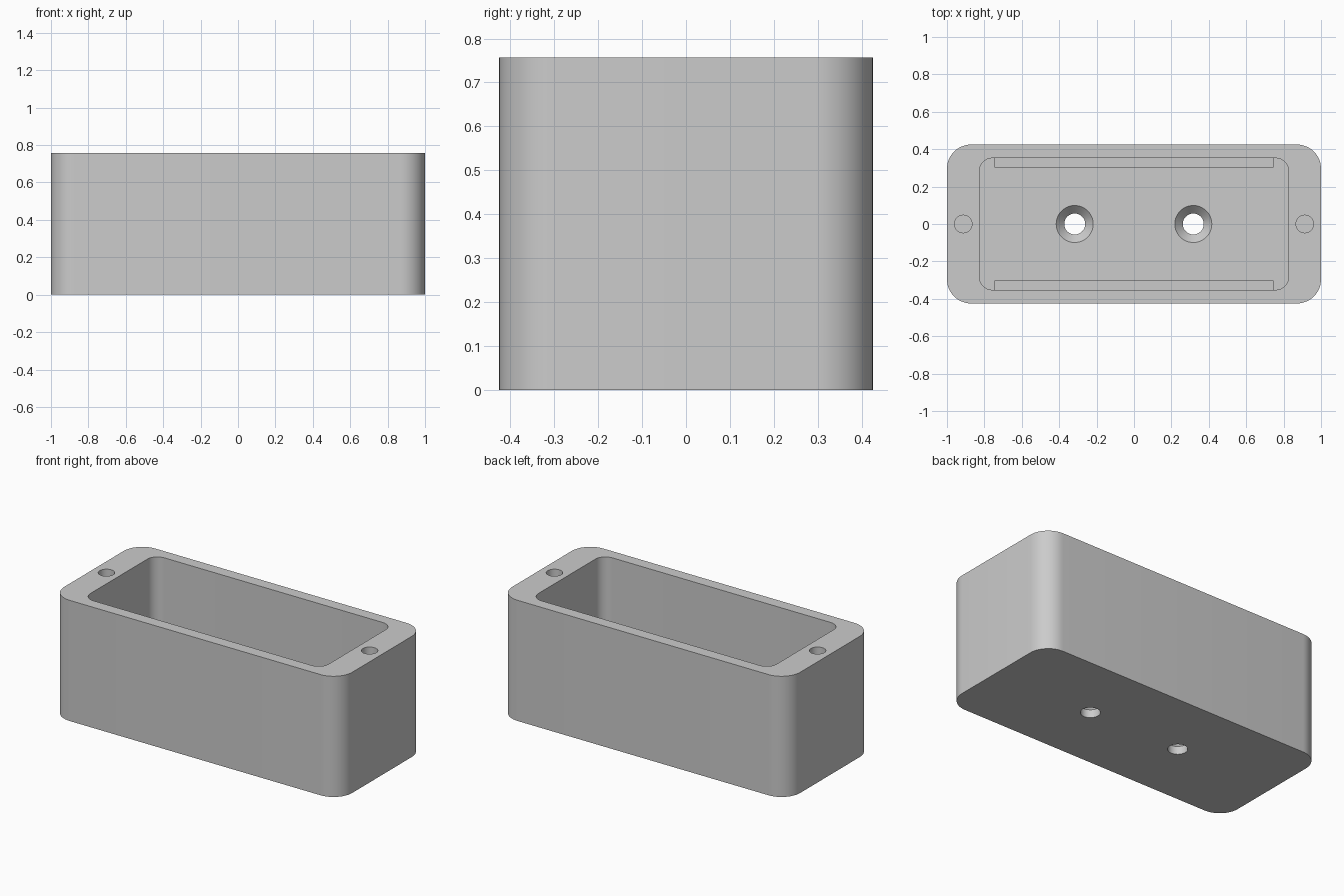
import bpy
import bmesh
import math

HEIGHT = 0.757
FLOOR = 0.095

if "Cube" in bpy.data.objects:
    bpy.data.objects.remove(bpy.data.objects["Cube"])

grey = bpy.data.materials.new("light grey plastic")
grey.use_nodes = True
grey.diffuse_color = (0.6, 0.6, 0.6, 1)
grey.node_tree.nodes["Principled BSDF"].inputs["Base Color"].default_value = grey.diffuse_color


def rounded_rect(hx, hy, radius, steps=12):
    """Outline of a rectangle with rounded corners, counter-clockwise."""
    points = []
    for corner, (sx, sy) in enumerate([(1, 1), (-1, 1), (-1, -1), (1, -1)]):
        for i in range(steps + 1):
            a = math.pi / 2 * (corner + i / steps)
            points.append((sx * (hx - radius) + radius * math.cos(a),
                           sy * (hy - radius) + radius * math.sin(a)))
    return points


def circle(x, radius, steps=48):
    angles = [math.tau * i / steps for i in range(steps)]
    return [(x + radius * math.cos(a), radius * math.sin(a)) for a in angles]


def loft(name, sections):
    """Closed solid through a stack of (outline, z) sections."""
    bm = bmesh.new()
    rings = [[bm.verts.new((x, y, z)) for x, y in outline] for outline, z in sections]
    for low, high in zip(rings, rings[1:]):
        for i in range(len(low)):
            j = (i + 1) % len(low)
            bm.faces.new((low[i], low[j], high[j], high[i]))
    bm.faces.new(rings[0][::-1])
    bm.faces.new(rings[-1])
    mesh = bpy.data.meshes.new(name)
    bm.to_mesh(mesh)
    bm.free()
    mesh.materials.append(grey)
    obj = bpy.data.objects.new(name, mesh)
    bpy.context.collection.objects.link(obj)
    return obj


def cut(target, cutter):
    """Subtract the cutter from the target, then discard the cutter."""
    bpy.ops.object.select_all(action="DESELECT")
    bpy.context.view_layer.objects.active = target
    target.select_set(True)
    mod = target.modifiers.new("cut", "BOOLEAN")
    mod.operation = "DIFFERENCE"
    mod.solver = "EXACT"
    mod.object = cutter
    bpy.ops.object.modifier_apply(modifier=mod.name)
    bpy.data.objects.remove(cutter)


# Box body with rounded vertical corners
outer = rounded_rect(1.0, 0.425, 0.13)
body = loft("box_body", [(outer, 0), (outer, HEIGHT)])

# Open cavity
inner = rounded_rect(0.827, 0.352, 0.07)
cut(body, loft("cavity_cutter", [(inner, FLOOR), (inner, HEIGHT + 0.1)]))

for side in (-1, 1):
    # Countersunk mounting hole through the floor
    x = side * 0.317
    bore, rim = circle(x, 0.056), circle(x, 0.099)
    cut(body, loft("mounting_hole_cutter", [
        (bore, -0.05), (bore, FLOOR - 0.045), (rim, FLOOR), (rim, FLOOR + 0.05)]))

    # Blind lid screw hole in the end wall
    screw = circle(side * 0.913, 0.047)
    cut(body, loft("lid_hole_cutter", [(screw, HEIGHT - 0.3), (screw, HEIGHT + 0.05)]))

    # Low support ledge along the long wall, slightly sunk into wall and floor
    y0, y1 = sorted((side * 0.302, side * 0.36))
    ledge = [(-0.746, y0), (0.746, y0), (0.746, y1), (-0.746, y1)]
    loft("back_ledge" if side > 0 else "front_ledge", [(ledge, FLOOR - 0.01), (ledge, 0.19)])

# Smooth rounded surfaces, sharp rims
bpy.ops.object.select_all(action="DESELECT")
body.select_set(True)
bpy.context.view_layer.objects.active = body
bpy.ops.object.shade_smooth_by_angle(angle=math.radians(30))
